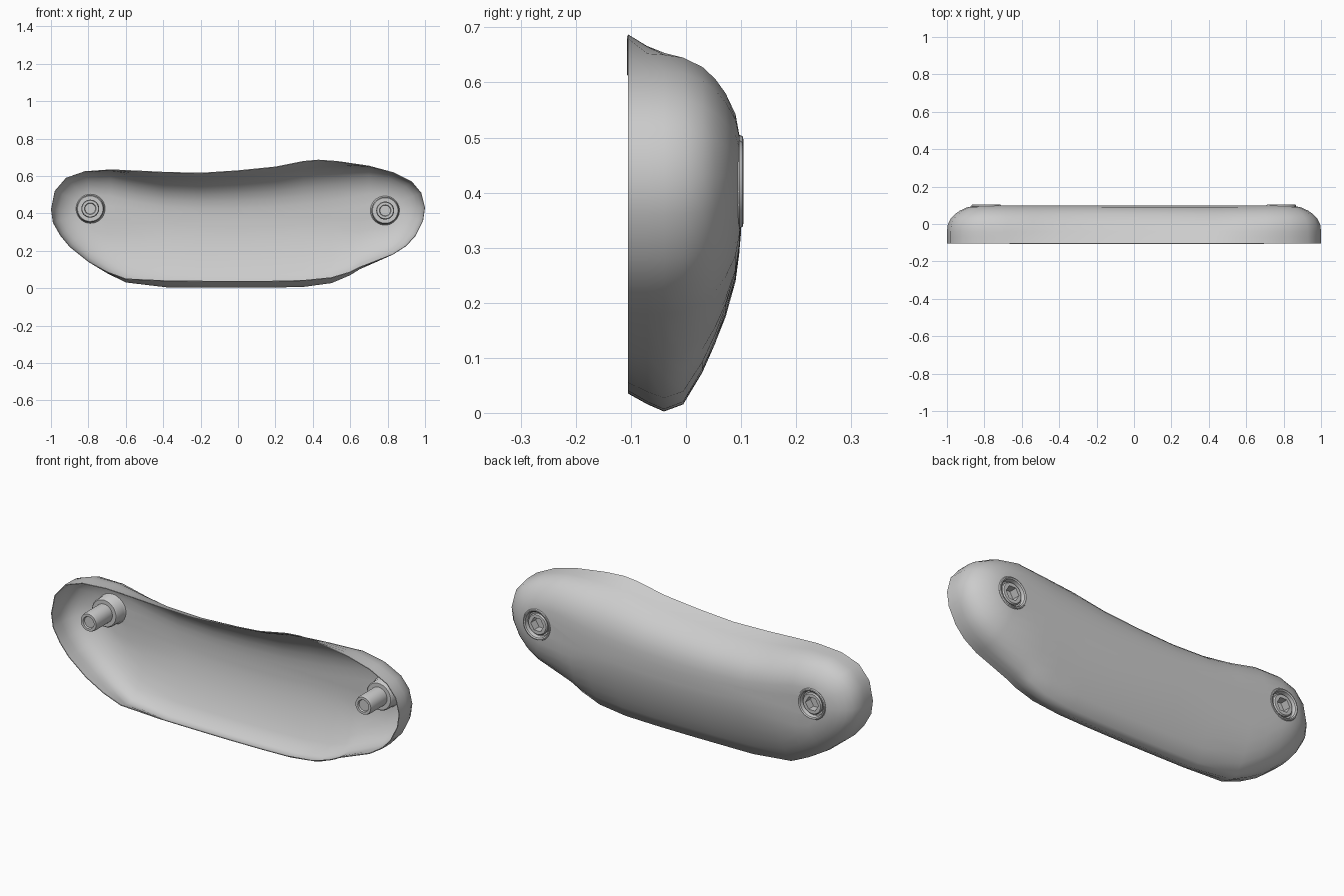
import bpy, bmesh, math

if "Cube" in bpy.data.objects:
    bpy.data.objects.remove(bpy.data.objects["Cube"])

def make(name, verts, faces):
    me = bpy.data.meshes.new(name)
    me.from_pydata(verts, [], faces)
    bm = bmesh.new()
    bm.from_mesh(me)
    bmesh.ops.remove_doubles(bm, verts=bm.verts, dist=1e-5)
    bmesh.ops.recalc_face_normals(bm, faces=bm.faces)
    bm.to_mesh(me)
    bm.free()
    ob = bpy.data.objects.new(name, me)
    bpy.context.collection.objects.link(ob)
    return ob

def smooth(ob, deg):
    bpy.ops.object.select_all(action='DESELECT')
    ob.select_set(True)
    bpy.context.view_layer.objects.active = ob
    bpy.ops.object.shade_smooth_by_angle(angle=math.radians(deg))

def lathe(name, cx, cz, prof, n=36, closed=False):
    """Turn (radius, y, is_hex) points around the y axis."""
    verts, faces = [], []
    for r, y, hx in prof:
        for i in range(n):
            a = math.tau * i / n
            k = math.cos(math.pi/6) / math.cos(a % (math.pi/3) - math.pi/6) if hx else 1
            verts.append((cx + r*k*math.cos(a), y, cz + r*k*math.sin(a)))
    m = len(prof)
    for j in range(m if closed else m - 1):
        a, b = j*n, (j + 1) % m * n
        faces += [(a+i, a+(i+1) % n, b+(i+1) % n, b+i) for i in range(n)]
    return make(name, verts, faces)

# Front rim outline (x, z)
rim = [(-1, .42), (-.98, .52), (-.92, .59), (-.82, .625), (-.68, .635), (-.54, .629),
       (-.4, .622), (-.2, .617), (0, .63), (.2, .65), (.35, .68), (.43, .687),
       (.53, .68), (.7, .655), (.83, .62), (.93, .57), (.98, .51), (1, .43),
       (.99, .36), (.95, .28), (.9, .225), (.83, .18), (.65, .11), (.6, .085),
       (.5, .055), (.35, .04), (.18, .036), (0, .035), (-.18, .036), (-.38, .038),
       (-.6, .048), (-.7, .085), (-.8, .14), (-.9, .22), (-.95, .28), (-.99, .35)]

# Section depth with scale about the spine at the ends, top and bottom
sections = [(-.105, 1, 1, 1), (-.07, 1, .93, 1.06), (-.04, 1, .88, 1.1),
            (-.005, .985, .82, 1.06), (.03, .92, .72, .88), (.053, .83, .64, .72),
            (.072, .72, .54, .56), (.09, .56, .4, .35), (.097, .4, .25, .2),
            (.1, .2, .12, .1)]
verts, faces, n = [], [], len(rim)
for y, end, top, bot in sections:
    for x, z in rim:
        sx = max(-.75, min(.75, x))
        sz = .36 + .06*(sx/.75)**2
        t = max(0, min(1, (.8 - abs(x))/.4))
        w = t*t*(3 - 2*t)
        s = end + w*((top if z > sz else bot) - end)
        verts.append((sx + (x - sx)*s, y, sz + (z - sz)*s))
for j in range(len(sections) - 1):
    faces += [(j*n+i, j*n+(i+1) % n, (j+1)*n+(i+1) % n, (j+1)*n+i) for i in range(n)]
faces.append(tuple(range((len(sections)-1)*n, len(sections)*n)))
shell = make("curved_shell", verts, faces)
if shell.data.polygons[-1].normal.y < 0:
    shell.data.flip_normals()
mod = shell.modifiers.new("thin", 'SOLIDIFY')
mod.thickness, mod.offset = .004, -1

for side, cx, cz in (("left", -.79, .425), ("right", .787, .415)):
    # Screw hole through the shell
    cut = lathe(side + "_hole_cutter", cx, cz,
                [(0, 0, 0), (.07, 0, 0), (.07, .2, 0), (0, .2, 0)])
    cut.hide_render = True
    cut.hide_set(True)
    b = shell.modifiers.new(side + "_hole", 'BOOLEAN')
    b.operation, b.solver, b.object = 'DIFFERENCE', 'EXACT', cut
    # Collar with a rounded outer lip
    boss = lathe(side + "_boss", cx, cz,
                 [(.045, .03, 0), (.068, .03, 0), (.073, .036, 0), (.073, .085, 0),
                  (.08, .097, 0), (.077, .103, 0), (.072, .104, 0), (.066, .1, 0),
                  (.062, .082, 0), (.045, .08, 0)], closed=True)
    smooth(boss, 40)
    # Socket head screw
    screw = lathe(side + "_screw", cx, cz,
                  [(0, .055, 0), (.037, .055, 1), (.037, .096, 1), (.05, .096, 0),
                   (.055, .09, 0), (.055, .075, 0), (.048, .07, 0), (.048, -.085, 0),
                   (.044, -.098, 0), (.031, -.098, 0), (.028, -.09, 0), (0, -.09, 0)])
    smooth(screw, 30)

# Bake the shell's thickness and holes
bpy.context.view_layer.objects.active = shell
for m in list(shell.modifiers):
    bpy.ops.object.modifier_apply(modifier=m.name)
for o in list(bpy.data.objects):
    if o.name.endswith("cutter"):
        bpy.data.objects.remove(o)
smooth(shell, 50)
